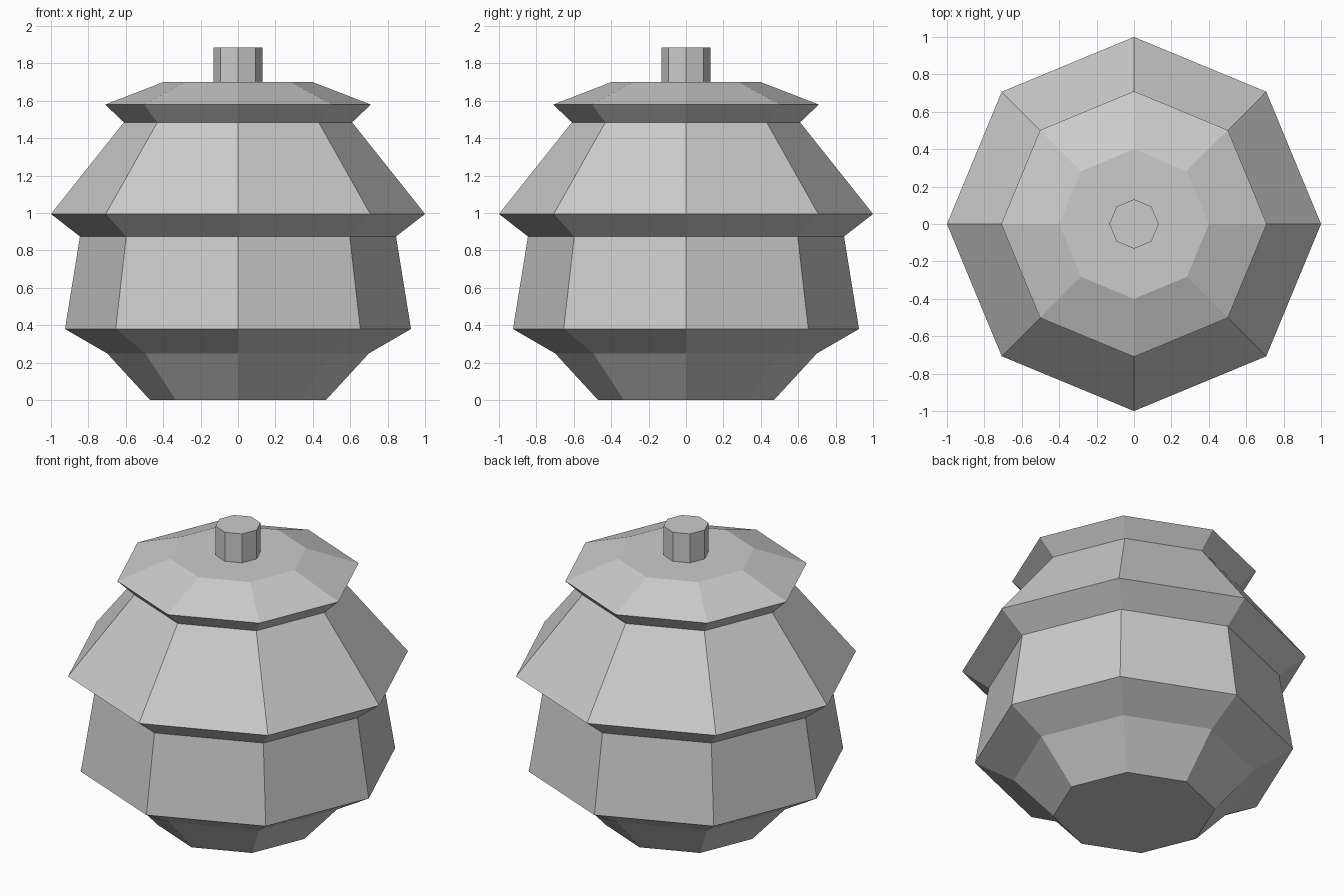
import bpy, bmesh
from math import cos, sin, tau

if "Cube" in bpy.data.objects:
    bpy.data.objects.remove(bpy.data.objects["Cube"])

SIDES = 8


def lathe(name, profile, cap_bottom=False, cap_top=False):
    """Eight-sided turned part from (radius, height) pairs, bottom to top."""
    bm = bmesh.new()
    rings = [[bm.verts.new((r * cos(tau * i / SIDES), r * sin(tau * i / SIDES), z))
              for i in range(SIDES)] for r, z in profile]
    for low, high in zip(rings, rings[1:]):
        for i in range(SIDES):
            j = (i + 1) % SIDES
            bm.faces.new((low[i], low[j], high[j], high[i]))
    if cap_bottom:
        bm.faces.new(rings[0][::-1])
    if cap_top:
        bm.faces.new(rings[-1])
    mesh = bpy.data.meshes.new(name)
    bm.to_mesh(mesh)
    bm.free()
    obj = bpy.data.objects.new(name, mesh)
    bpy.context.collection.objects.link(obj)
    return obj


# Tapered base bowl
lathe("base", [(0.47, 0), (0.70, 0.25), (0.925, 0.38)], cap_bottom=True)

# Middle band with overhanging rim
lathe("middle_band", [(0.925, 0.38), (0.845, 0.875), (1.0, 0.995)])

# Sloping shoulder
lathe("shoulder", [(1.0, 0.995), (0.61, 1.485)])

# Lid with flared edge
lathe("lid", [(0.61, 1.485), (0.71, 1.58), (0.40, 1.70)], cap_top=True)

# Knob on the lid
lathe("knob", [(0.132, 1.70), (0.132, 1.885)], cap_top=True)
